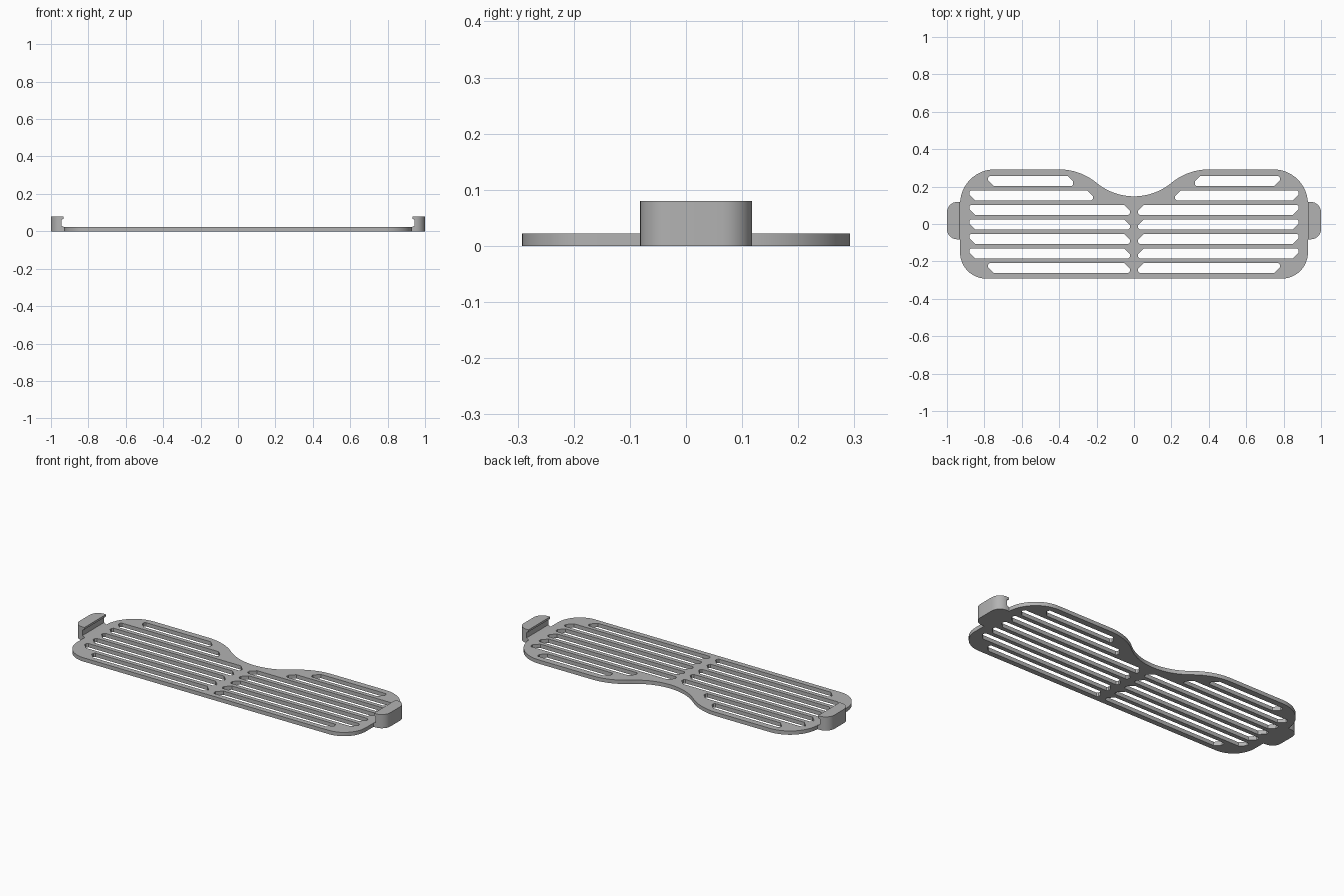
import bpy, bmesh
from math import sin, cos, radians, atan

if "Cube" in bpy.data.objects:
    bpy.data.objects.remove(bpy.data.objects["Cube"])

grey = bpy.data.materials.new("plain grey")
grey.use_nodes = True
colour = (0.45, 0.45, 0.45, 1)
grey.diffuse_color = colour
grey.node_tree.nodes["Principled BSDF"].inputs["Base Color"].default_value = colour

THICK = 0.022


def arc(cx, cy, r, a0, a1, n=14):
    angles = [radians(a0 + (a1 - a0) * i / n) for i in range(n + 1)]
    return [(cx + r * cos(a), cy + r * sin(a)) for a in angles]


def mirrored(points):
    return [(-x, y) for x, y in reversed(points)]


def finish(obj):
    obj.data.materials.append(grey)
    bpy.ops.object.select_all(action='DESELECT')
    obj.select_set(True)
    bpy.context.view_layer.objects.active = obj
    bpy.ops.object.shade_smooth_by_angle(angle=radians(30))


# Half outline: bottom corner, top corner, then the nose dip as two tangent arcs
W, H, DIP, FLAT = 0.93, 0.292, 0.148, 0.40
turn = 2 * atan((H - DIP) / FLAT)
r = FLAT / sin(turn) / 2
deg = turn * 180 / 3.14159265
half = arc(W - 0.14, -H + 0.14, 0.14, -90, 0)
half += arc(W - 0.185, H - 0.185, 0.185, 0, 90)
half += arc(FLAT, H - r, r, 90, 90 + deg)
half += arc(0, DIP + r, r, -90 + deg, -90)[1:]
outline = half + mirrored(half)[1:]


# Slot with a large chamfer on the inner top and outer bottom corners
def slot(x0, x1, y, h=0.0265, big=0.03, small=0.008):
    return [(x0, y - h + small), (x0 + small, y - h), (x1 - big, y - h),
            (x1, y - h + big), (x1, y + h - small), (x1 - small, y + h),
            (x0 + big, y + h), (x0, y + h - big)]


spans = [(0.325, 0.78), (0.22, 0.88)] + [(0.022, 0.88)] * 4 + [(0.022, 0.78)]
loops = [outline]
for i, (x0, x1) in enumerate(spans):
    hole = slot(x0, x1, 0.23 - 0.0775 * i)
    loops += [hole, mirrored(hole)]

# Slotted plate
curve = bpy.data.curves.new("slotted_plate", 'CURVE')
curve.dimensions = '2D'
curve.fill_mode = 'BOTH'
curve.extrude = THICK / 2
for pts in loops:
    spline = curve.splines.new('POLY')
    spline.points.add(len(pts) - 1)
    for p, (x, y) in zip(spline.points, pts):
        p.co = (x, y, 0, 1)
    spline.use_cyclic_u = True
plate = bpy.data.objects.new("slotted_plate", curve)
bpy.context.collection.objects.link(plate)
bpy.ops.object.select_all(action='DESELECT')
plate.select_set(True)
bpy.context.view_layer.objects.active = plate
bpy.ops.object.convert(target='MESH')
plate = bpy.context.object
plate.data.materials.clear()
bm = bmesh.new()
bm.from_mesh(plate.data)
bmesh.ops.remove_doubles(bm, verts=bm.verts, dist=0.0001)
bmesh.ops.translate(bm, verts=bm.verts, vec=(0, 0, THICK / 2))
bmesh.ops.recalc_face_normals(bm, faces=bm.faces)
bm.to_mesh(plate.data)
bm.free()
finish(plate)


# End clips: rounded outer wall, with the inner face set back under a lip
def clip(name, side):
    layers = [(0, 0.93), (THICK, 0.93), (0.03, 0.944), (0.062, 0.944),
              (0.068, 0.932), (0.08, 0.932)]
    y0, y1, rad = -0.082, 0.118, 0.055
    bm = bmesh.new()
    rings = []
    for z, inner in layers:
        pts = [(inner, y0)] + arc(1 - rad, y0 + rad, rad, -90, 0, 8)
        pts += arc(1 - rad, y1 - rad, rad, 0, 90, 8) + [(inner, y1)]
        rings.append([bm.verts.new((side * x, y, z)) for x, y in pts])
    n = len(rings[0])
    for low, high in zip(rings, rings[1:]):
        for i in range(n):
            j = (i + 1) % n
            bm.faces.new((low[i], low[j], high[j], high[i]))
    bm.faces.new(rings[0])
    bm.faces.new(rings[-1])
    bmesh.ops.recalc_face_normals(bm, faces=bm.faces)
    mesh = bpy.data.meshes.new(name)
    bm.to_mesh(mesh)
    bm.free()
    obj = bpy.data.objects.new(name, mesh)
    bpy.context.collection.objects.link(obj)
    finish(obj)


clip("left_clip", 1)
clip("right_clip", -1)
